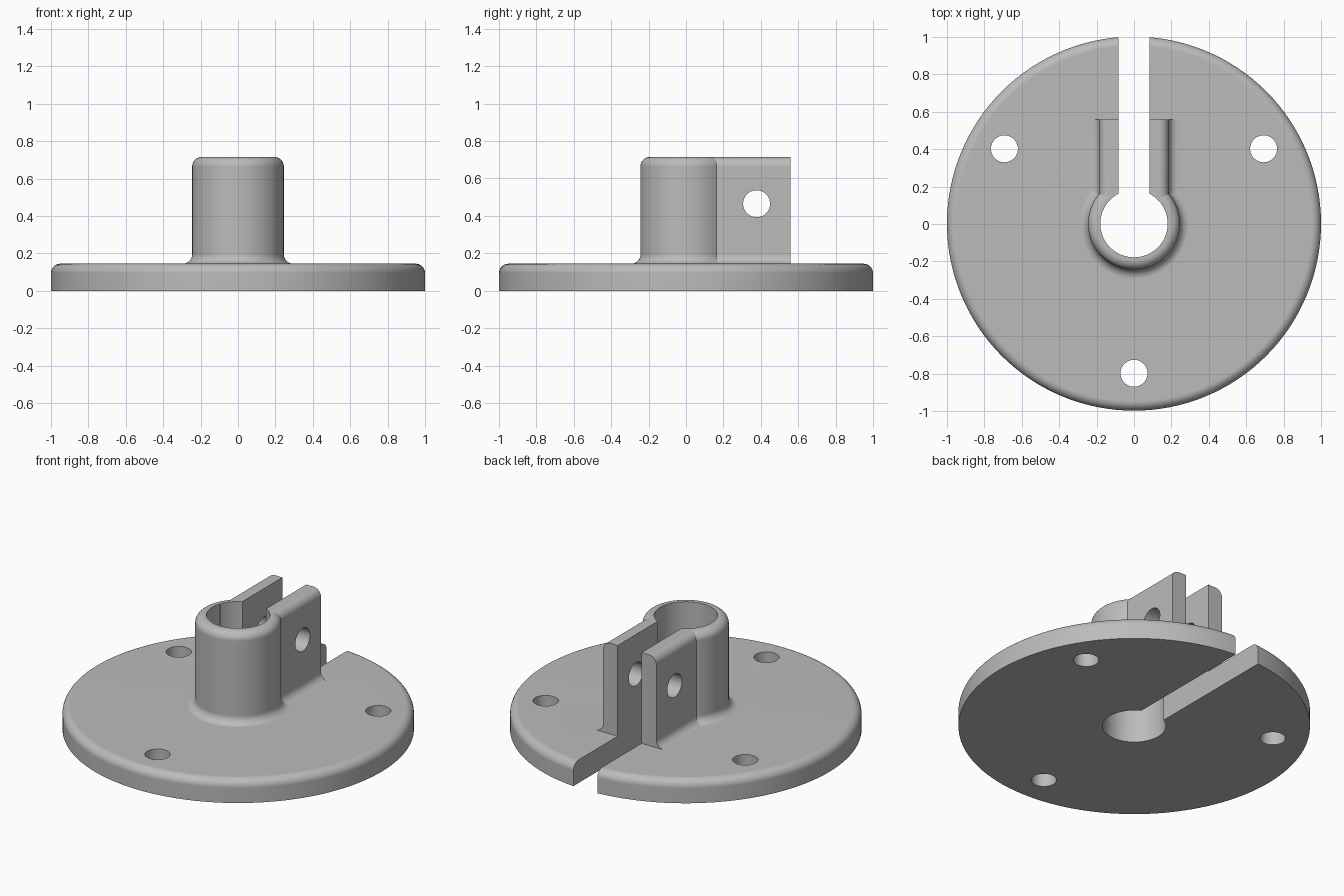
import bpy, bmesh
from math import cos, sin, pi, radians

default = bpy.data.objects.get("Cube")
if default:
    bpy.data.objects.remove(default)

PLATE_TOP, TOP, FILLET = 0.145, 0.715, 0.05
COLLAR, BORE, SLOT = 0.245, 0.18, 0.083
EAR_SIDE, EAR_END, HOLE = 0.185, 0.557, 0.072

grey = bpy.data.materials.new("plain grey")
grey.use_nodes = True
colour = (0.5, 0.5, 0.5, 1)
grey.diffuse_color = colour
grey.node_tree.nodes["Principled BSDF"].inputs["Base Color"].default_value = colour


def arc(cx, cz, start, end, steps=8):
    """Points of a fillet arc, angles in degrees."""
    angles = [radians(start + (end - start) * i / steps) for i in range(steps + 1)]
    return [(cx + FILLET * cos(a), cz + FILLET * sin(a)) for a in angles]


def finish(bm, name):
    bmesh.ops.remove_doubles(bm, verts=bm.verts, dist=1e-5)
    bmesh.ops.recalc_face_normals(bm, faces=bm.faces)
    mesh = bpy.data.meshes.new(name)
    bm.to_mesh(mesh)
    bm.free()
    mesh.materials.append(grey)
    obj = bpy.data.objects.new(name, mesh)
    bpy.context.collection.objects.link(obj)
    return obj


def lathe(profile, name, steps=128):
    bm = bmesh.new()
    verts = [bm.verts.new((x, 0, z)) for x, z in profile]
    edges = [bm.edges.new(pair) for pair in zip(verts, verts[1:])]
    bmesh.ops.spin(bm, geom=verts + edges, cent=(0, 0, 0), axis=(0, 0, 1),
                   angle=2 * pi, steps=steps, use_merge=True)
    return finish(bm, name)


def extrude_y(profile, y0, y1, name):
    bm = bmesh.new()
    face = bm.faces.new([bm.verts.new((x, y0, z)) for x, z in profile])
    moved = bmesh.ops.extrude_face_region(bm, geom=[face])["geom"]
    bmesh.ops.translate(bm, vec=(0, y1 - y0, 0),
                        verts=[g for g in moved if isinstance(g, bmesh.types.BMVert)])
    if not face.is_valid or len(bm.faces) < len(profile) + 2:
        bm.faces.new([v for v in bm.verts if abs(v.co.y - y0) < 1e-6])
    return finish(bm, name)


def rod(radius, length, location, name, along_x=False, steps=48):
    half = length / 2
    obj = lathe([(0, -half), (radius, -half), (radius, half), (0, half)], name, steps)
    obj.location = location
    if along_x:
        obj.rotation_euler.y = pi / 2
    return obj


def combine(target, tool, operation):
    bpy.context.view_layer.update()
    mod = target.modifiers.new(tool.name, "BOOLEAN")
    mod.operation, mod.solver, mod.object = operation, "EXACT", tool
    bpy.context.view_layer.objects.active = target
    bpy.ops.object.modifier_apply(modifier=mod.name)
    bpy.data.objects.remove(tool)


# Round plate and collar, turned as one profile with fillets
body = lathe([(0, 0), (1, 0)]
             + arc(1 - FILLET, PLATE_TOP - FILLET, 0, 90)
             + arc(COLLAR + FILLET, PLATE_TOP + FILLET, 270, 180)
             + arc(COLLAR - FILLET, TOP - FILLET, 0, 90)
             + [(0, TOP)], "clamp_flange")

# Clamp ears, a rounded bar that the slot later splits in two
right = ([(EAR_SIDE + FILLET, PLATE_TOP - 0.05)]
         + arc(EAR_SIDE + FILLET, PLATE_TOP + FILLET, 270, 180)
         + arc(EAR_SIDE - FILLET, TOP - FILLET, 0, 90))
ears = extrude_y(right + [(-x, z) for x, z in reversed(right)], 0.05, EAR_END, "clamp_ears")
combine(body, ears, "UNION")

# Bore and slot
combine(body, rod(BORE, 3, (0, 0, 0), "bore", steps=96), "DIFFERENCE")
slot = extrude_y([(-SLOT, -1), (SLOT, -1), (SLOT, 1), (-SLOT, 1)], 0, 1.5, "slot")
combine(body, slot, "DIFFERENCE")

# Three mounting holes and the cross hole through the ears
for i in range(3):
    a = radians(30 + 120 * i)
    combine(body, rod(HOLE, 1, (0.8 * cos(a), 0.8 * sin(a), 0), "mounting_hole"), "DIFFERENCE")
combine(body, rod(HOLE, 1, (0, 0.375, 0.465), "cross_hole", along_x=True), "DIFFERENCE")

# Smooth shading with crisp edges
body.location.y = 0.002
for o in bpy.context.selected_objects:
    o.select_set(False)
body.select_set(True)
bpy.context.view_layer.objects.active = body
bpy.ops.object.shade_smooth_by_angle(angle=radians(30))
weighted = body.modifiers.new("even_normals", "WEIGHTED_NORMAL")
weighted.keep_sharp = True
